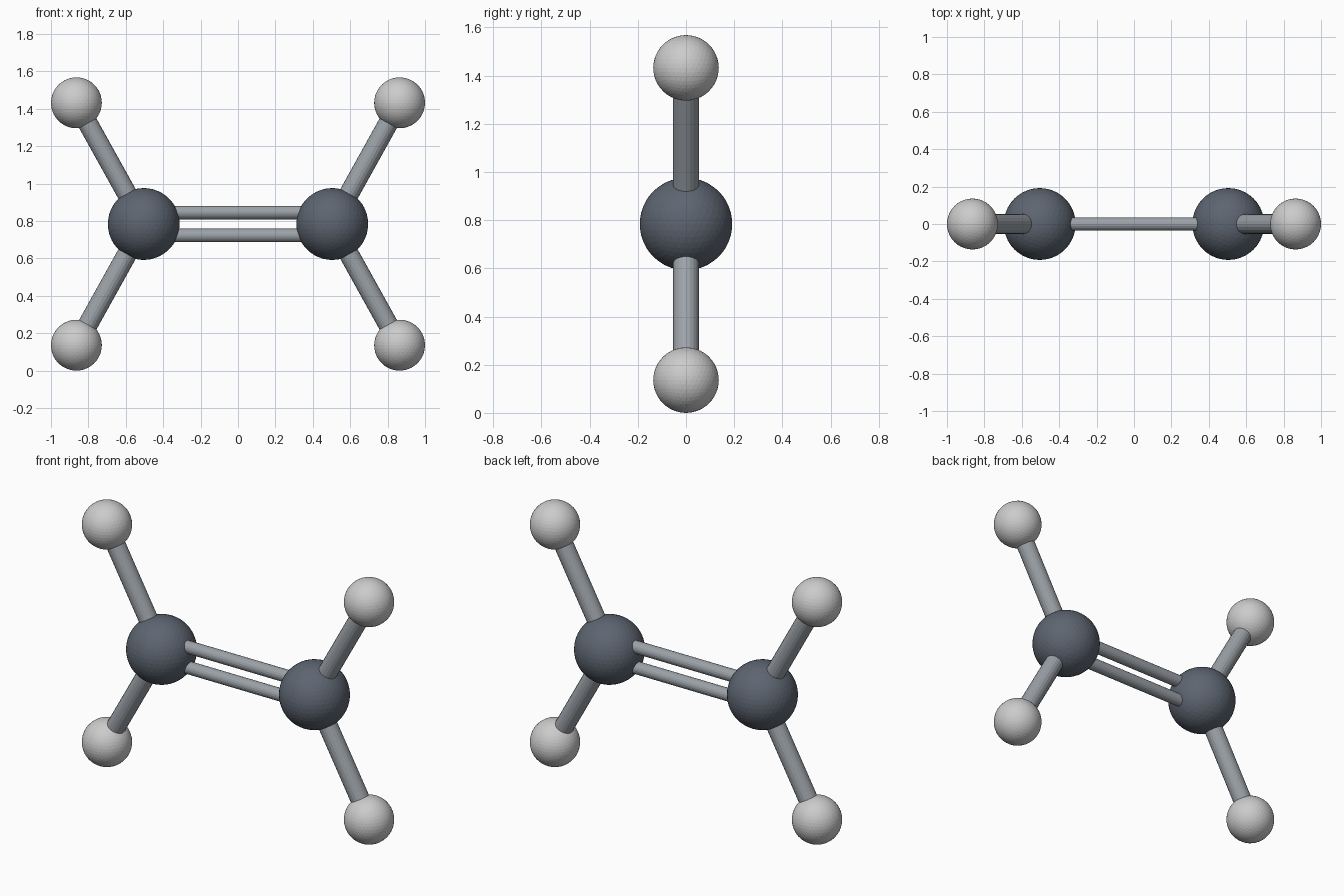
import bpy
from mathutils import Vector

if "Cube" in bpy.data.objects:
    bpy.data.objects.remove(bpy.data.objects["Cube"])

CZ = 0.784                      # height of the molecule's middle
CX, R_C = 0.504, 0.192          # carbon offset and radius
HX, HZ, R_H = 0.864, 0.648, 0.136


def material(name, rgb):
    m = bpy.data.materials.new(name)
    m.diffuse_color = (*rgb, 1)
    m.use_nodes = True
    m.node_tree.nodes["Principled BSDF"].inputs["Base Color"].default_value = m.diffuse_color
    return m


carbon_mat = material("slate", (0.11, 0.13, 0.165))
bond_mat = material("steel", (0.33, 0.36, 0.39))


def atom(name, pos, radius, mat=None):
    bpy.ops.mesh.primitive_ico_sphere_add(subdivisions=4, radius=radius, location=pos)
    ob = bpy.context.object
    ob.name = name
    if mat:
        ob.data.materials.append(mat)


def bond(name, a, b, radius):
    a, b = Vector(a), Vector(b)
    d = b - a
    bpy.ops.mesh.primitive_cylinder_add(vertices=20, radius=radius, depth=d.length,
                                        location=(a + b) / 2)
    ob = bpy.context.object
    ob.name = name
    ob.rotation_mode = 'QUATERNION'
    ob.rotation_quaternion = d.to_track_quat('Z', 'Y')
    ob.data.materials.append(bond_mat)


# Carbons, each with two hydrogens and their single bonds
for sx, side in ((-1, "left"), (1, "right")):
    c = (sx * CX, 0, CZ)
    atom(f"carbon_{side}", c, R_C, carbon_mat)
    for sz, level in ((-1, "lower"), (1, "upper")):
        h = (sx * HX, 0, CZ + sz * HZ)
        atom(f"hydrogen_{side}_{level}", h, R_H)
        bond(f"single_bond_{side}_{level}", c, h, 0.053)

# Double bond between the carbons
for sz, level in ((-1, "lower"), (1, "upper")):
    z = CZ + sz * 0.061
    bond(f"double_bond_{level}", (-CX, 0, z), (CX, 0, z), 0.036)
